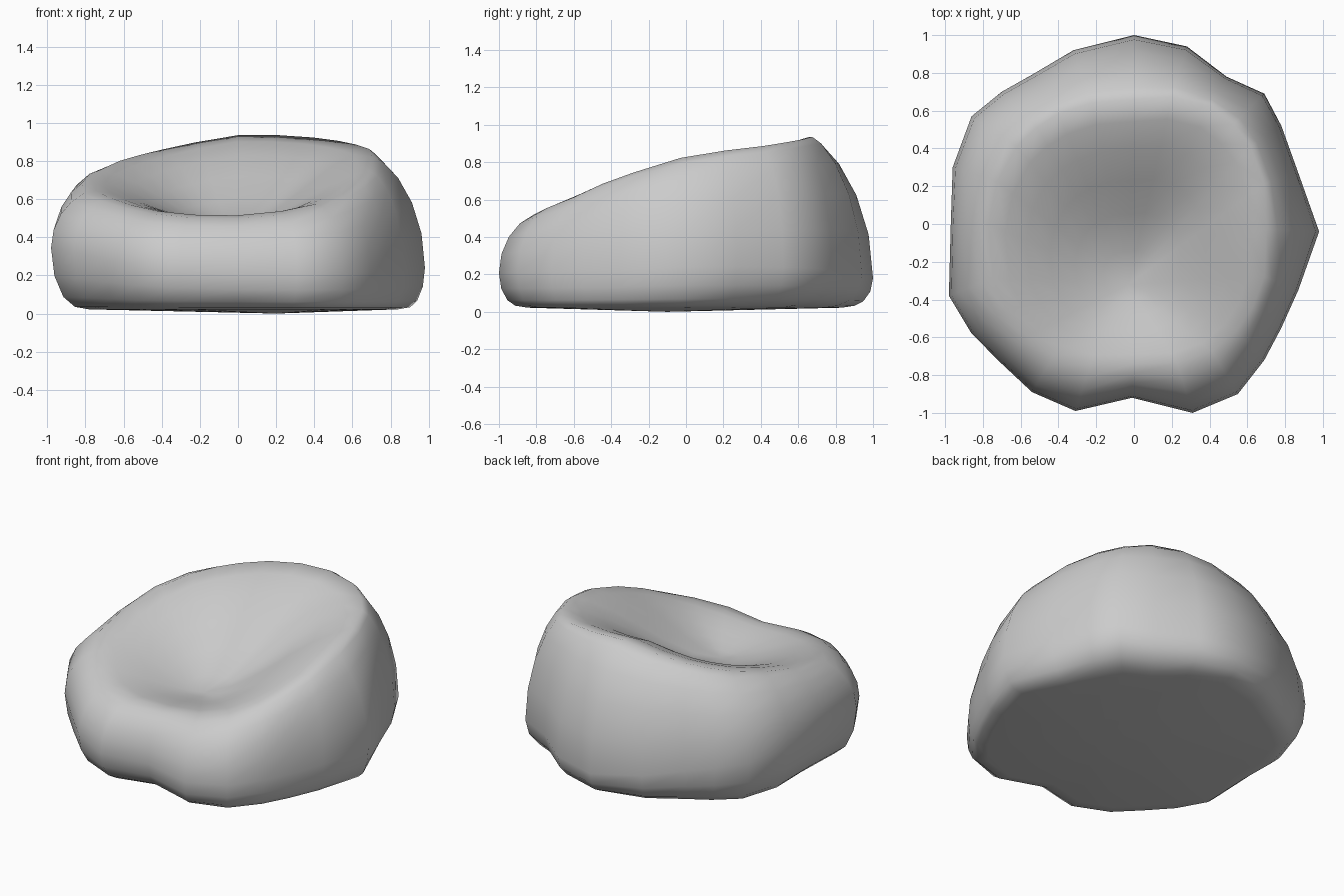
import bpy, bmesh, math
from mathutils import Vector

if "Cube" in bpy.data.objects:
    bpy.data.objects.remove(bpy.data.objects["Cube"])

# Plan outline at the widest part, counter-clockwise from the right
OUTLINE = [(.98, -.04), (.87, .27), (.78, .52), (.69, .69), (.49, .78), (.28, .94),
           (0, 1), (-.32, .92), (-.54, .79), (-.70, .70), (-.86, .57), (-.96, .30),
           (-.97, 0), (-.98, -.38), (-.86, -.58), (-.70, -.74), (-.54, -.89), (-.31, -.99),
           (-.01, -.92), (.31, -1), (.55, -.90), (.69, -.72), (.78, -.55), (.87, -.35)]
# Values every 30 degrees from +x: seat rim radius, rim height, base scale, bulge height
RIM_R = [.70, .74, .74, .66, .70, .75, .77, .81, .81, .74, .79, .76]
RIM_Z = [.83, .88, .925, .935, .87, .79, .70, .62, .535, .515, .57, .71]
BASE = [.90, .82, .80, .88, .88, .87, .84, .85, .87, .86, .92, .93]
BULGE = [.24, .24, .22, .18, .25, .32, .36, .33, .25, .21, .21, .22]


def sample(table, ang):
    """Smooth periodic interpolation."""
    t = (ang / (2 * math.pi) % 1) * len(table)
    i, f = int(t), t % 1
    a, b, c, d = (table[(i + k) % len(table)] for k in (-1, 0, 1, 2))
    return b + .5 * f * (c - a + f * (2*a - 5*b + 4*c - d + f * (3*(b - c) + d - a)))


SEAT = Vector((-.03, -.32, .45))


def section(x, y):
    """Profile from base edge, over the bulge and rim, down into the seat."""
    ang, R = math.atan2(y, x), math.hypot(x, y)
    u = Vector((math.cos(ang), math.sin(ang), 0))
    rr, rz, base, zb = (sample(t, ang) for t in (RIM_R, RIM_Z, BASE, BULGE))
    pts = [u * R * (base - .05) + Vector((0, 0, .022))]
    for a in (10, 35, 62, 90):                     # lower roll
        s, c = math.sin(math.radians(a)), math.cos(math.radians(a))
        pts.append(u * R * (base + (1 - base) * s) + Vector((0, 0, zb - (zb - .03) * c)))
    flat = 1 + .4 * max(0, rz - .5) / .4           # taller sides lean in more
    for a in (18, 36, 54, 72, 90):                 # upper roll
        s, c = math.sin(math.radians(a)), max(0, math.cos(math.radians(a)))
        pts.append(u * (rr + (R - rr) * c ** flat) + Vector((0, 0, zb + (rz - zb) * s)))
    for k in (.12, .27, .44, .62, .82):            # seat hollow
        p = (u * rr).lerp(Vector((SEAT.x, SEAT.y, 0)), k)
        fall = .7 * (.5 + .5 * math.cos(math.pi * k)) + .3 * (1 - k) ** 1.3
        p.z = SEAT.z + (rz - SEAT.z) * fall
        pts.append(p)
    return pts


# Bean bag body
bm = bmesh.new()
cols = [[bm.verts.new(p) for p in section(x, y)] for x, y in OUTLINE]
bottom, seat = bm.verts.new((.2, -.1, 0)), bm.verts.new(SEAT)
for a, b in zip(cols, cols[1:] + cols[:1]):
    for i in range(len(a) - 1):
        bm.faces.new((a[i], b[i], b[i + 1], a[i + 1]))
    bm.faces.new((bottom, b[0], a[0]))
    bm.faces.new((seat, a[-1], b[-1]))
bmesh.ops.recalc_face_normals(bm, faces=bm.faces)
for f in bm.faces:
    f.smooth = True
mesh = bpy.data.meshes.new("bean_bag_chair")
bm.to_mesh(mesh)
bm.free()
bpy.context.collection.objects.link(bpy.data.objects.new("bean_bag_chair", mesh))
